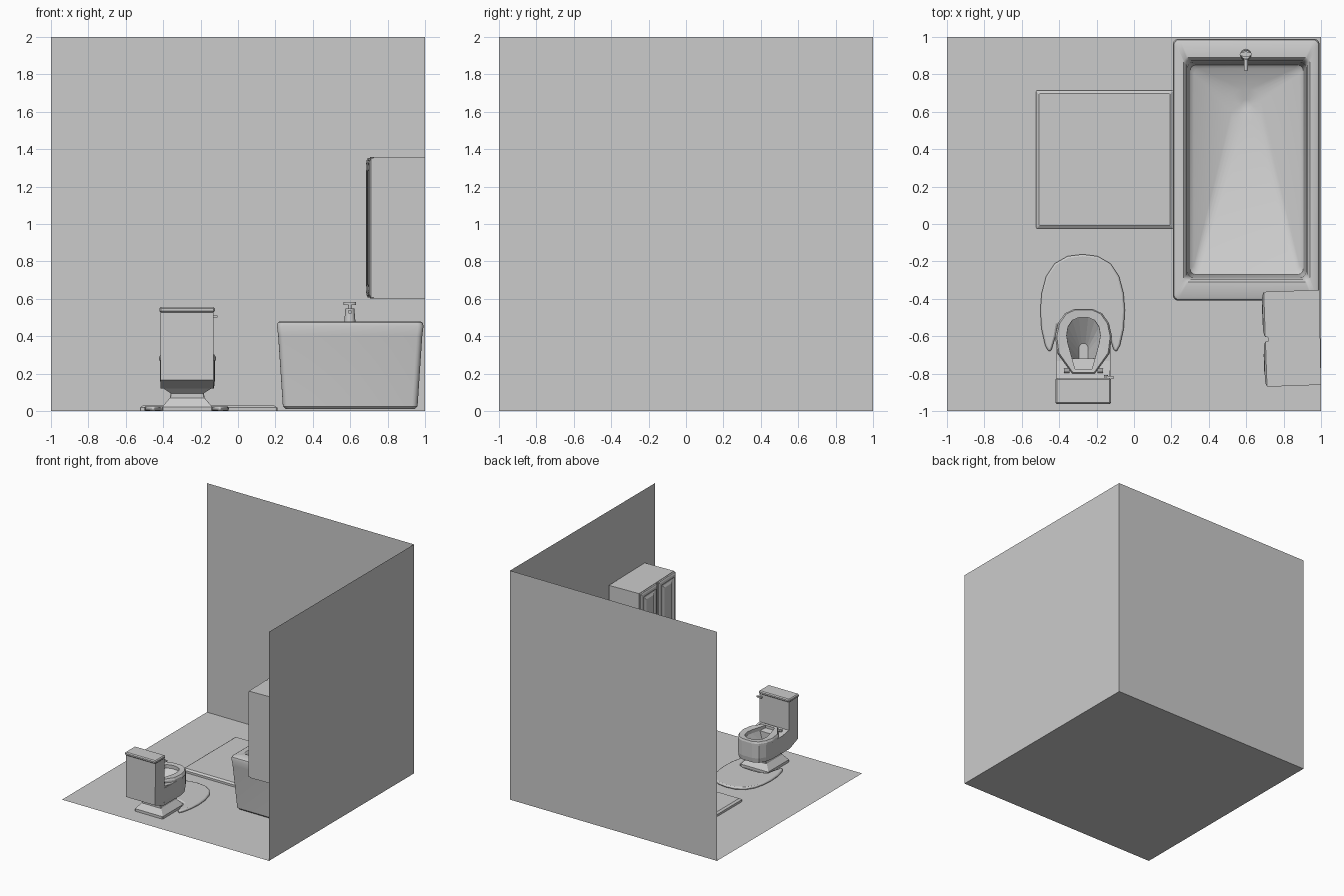
import bpy, bmesh, math
from mathutils import Matrix

if "Cube" in bpy.data.objects:
    bpy.data.objects.remove(bpy.data.objects["Cube"])


def finish(name, bm, smooth=None, bevel=0, segs=2):
    bmesh.ops.recalc_face_normals(bm, faces=bm.faces)
    me = bpy.data.meshes.new(name)
    bm.to_mesh(me)
    bm.free()
    ob = bpy.data.objects.new(name, me)
    bpy.context.collection.objects.link(ob)
    if bevel:
        m = ob.modifiers.new("bevel", "BEVEL")
        m.width, m.segments, m.limit_method = bevel, segs, "ANGLE"
    if smooth:
        bpy.ops.object.select_all(action="DESELECT")
        ob.select_set(True)
        bpy.context.view_layer.objects.active = ob
        bpy.ops.object.shade_smooth_by_angle(angle=math.radians(smooth))
    return ob


def loft(name, rings, closed=False, **kw):
    """Bridge equal-length rings of 3D points; cap both ends unless closed."""
    bm = bmesh.new()
    loops = [[bm.verts.new(p) for p in r] for r in rings]
    n = len(loops[0])
    pairs = list(zip(loops, loops[1:])) + ([(loops[-1], loops[0])] if closed else [])
    for a, b in pairs:
        for i in range(n):
            j = (i + 1) % n
            bm.faces.new((a[i], a[j], b[j], b[i]))
    if not closed:
        bm.faces.new(loops[0][::-1])
        bm.faces.new(loops[-1])
    return finish(name, bm, **kw)


def box(name, x0, x1, y0, y1, z0, z1, **kw):
    r = [(x0, y0), (x1, y0), (x1, y1), (x0, y1)]
    return loft(name, [[(x, y, z) for x, y in r] for z in (z0, z1)], **kw)


def rrect(x0, x1, y0, y1, r, z, k=4):
    pts = []
    for cx, cy, a in ((x1 - r, y1 - r, 0), (x0 + r, y1 - r, 90),
                      (x0 + r, y0 + r, 180), (x1 - r, y0 + r, 270)):
        for i in range(k + 1):
            t = math.radians(a + 90 * i / k)
            pts.append((cx + r * math.cos(t), cy + r * math.sin(t), z))
    return pts


def mirrored(half, z, cx=-0.27, skip=False):
    """Outline from a right-hand half; skip leaves out centre-line doubles."""
    left = [(-x, y) for x, y in reversed(half) if not (skip and x == 0)]
    return [(cx + x, y, z) for x, y in half + left]


def cyl(name, loc, r, d, axis="Z", r2=None, n=16, sy=1):
    bm = bmesh.new()
    rot = {"Z": Matrix(), "X": Matrix.Rotation(math.pi / 2, 4, "Y"),
           "Y": Matrix.Rotation(math.pi / 2, 4, "X")}[axis]
    bmesh.ops.create_cone(bm, cap_ends=True, segments=n, radius1=r,
                          radius2=r if r2 is None else r2, depth=d,
                          matrix=Matrix.Translation(loc) @ Matrix.Diagonal((1, sy, 1, 1)) @ rot)
    return finish(name, bm, smooth=40)


# Room: floor and two single-sheet walls
for name, quad in (("floor", [(-1, -1, 0), (1, -1, 0), (1, 1, 0), (-1, 1, 0)]),
                   ("back_wall", [(-1, 1, 0), (1, 1, 0), (1, 1, 2), (-1, 1, 2)]),
                   ("right_wall", [(1, -1, 0), (1, 1, 0), (1, 1, 2), (1, -1, 2)])):
    bm = bmesh.new()
    bm.faces.new([bm.verts.new(p) for p in quad])
    finish(name, bm)

# Bathtub: tapered shell, rounded rim, basin and drain dip in one loft
tub = [(.255, .945, -.36, .945, .02, .01), (.24, .96, -.375, .96, .03, .025),
       (.215, .985, -.403, .984, .03, .40), (.208, .992, -.41, .99, .03, .455),
       (.213, .987, -.405, .985, .03, .473), (.225, .975, -.393, .973, .025, .48),
       (.265, .94, -.31, .89, .025, .478), (.28, .928, -.295, .875, .025, .462),
       (.287, .92, -.285, .865, .03, .40), (.30, .905, -.27, .85, .03, .12),
       (.32, .885, -.25, .83, .03, .10), (.52, .68, .54, .72, .06, .085),
       (.575, .625, .615, .665, .024, .06)]
loft("bathtub", [rrect(*t) for t in tub], smooth=40)

# Tub tap: post, spout and knob
cyl("tap_post", (.598, .905, .512), .03, .075, r2=.024)
cyl("tap_spout", (.598, .865, .53), .011, .09, "Y")
cyl("tap_stem", (.598, .905, .558), .009, .03)
cyl("tap_knob", (.598, .908, .575), .034, .018, n=12, sy=.4)

# Bath mat
loft("bath_mat", [rrect(-.525, .21, -.025, .715, .003, 0, 1), rrect(-.525, .21, -.025, .715, .003, .018, 1),
                  rrect(-.508, .193, -.008, .698, .003, .03, 1)])

# Horseshoe mat around the toilet foot
outer = [(.08, -.172), (.15, -.212), (.195, -.28), (.219, -.37), (.226, -.46),
         (.22, -.56), (.2, -.65), (.18, -.685), (.165, -.67), (.145, -.6), (.135, -.54), (.08, -.515)]
loft("toilet_mat", [mirrored([(0, -.162)] + outer + [(0, -.51)], z, -.275, True) for z in (0, .025)],
     bevel=.01, smooth=50)

# Toilet pedestal: flared foot and neck
foot = [(-.405, -.137, -.845, -.555, .004, 0), (-.405, -.137, -.845, -.555, .004, .022),
        (-.365, -.178, -.81, -.59, .004, .07), (-.36, -.183, -.81, -.585, .004, .095),
        (-.40, -.14, -.84, -.53, .004, .122)]
loft("pedestal", [rrect(*f, 1) for f in foot])

# Toilet bowl: outer shell up and over into a hollow
shell = [(.05, -.457), (.1, -.478), (.132, -.53), (.146, -.6), (.145, -.7), (.143, -.83)]
hole = [(.025, -.50), (.06, -.515), (.083, -.55), (.09, -.595), (.083, -.64), (.045, -.775)]
pit = [(.01, -.64), (.02, -.65), (.025, -.66), (.025, -.68), (.025, -.72), (.024, -.74)]
low = [(x * .97, y - .006) for x, y in shell]
loft("bowl", [mirrored(low, .12), mirrored(shell, .16), mirrored(shell, .27),
              mirrored(hole, .27), mirrored(pit, .17)])
box("bowl_drain", -.295, -.245, -.74, -.69, .168, .176)

# Seat ring
rim = [(.05, -.455), (.1, -.478), (.136, -.53), (.152, -.6), (.14, -.69), (.06, -.80)]
rim_top = [(x * .94, y * .97 - .019) for x, y in rim]
loft("seat", [mirrored(rim, .27), mirrored(rim, .287), mirrored(rim_top, .303),
              mirrored(hole, .30), mirrored(hole, .27)], closed=True)
for s in (-1, 1):
    cyl("seat_hinge", (-.27 + s * .09, -.785, .285), .012, .03, "X", n=8)

# Cistern: side profile swept across, with slanted underside
side = [(-.955, .53), (-.957, .165), (-.84, .12), (-.72, .12), (-.72, .268), (-.828, .285), (-.83, .53)]
loft("cistern", [[(x, y, z) for y, z in side] for x in (-.414, -.130)])
box("cistern_lid", -.421, -.123, -.963, -.823, .528, .556, bevel=.008, segs=1)
cyl("flush_pivot", (-.15, -.817, .505), .01, .02, "Y", n=8)
box("flush_handle", -.16, -.11, -.828, -.813, .50, .51)

# Wall cabinet, hung very slightly askew, with two raised doors
parts = [box("cabinet", .715, 1, -.86, -.352, .602, 1.357)]
for i, (y0, y1) in enumerate(((-.858, -.617), (-.595, -.354))):
    bm_rings = []
    for x, d in ((.722, 0), (.702, 0), (.696, .012), (.692, .03), (.70, .042), (.70, .05), (.690, .068)):
        a, b, lo, hi = y0 + d, y1 - d, .606 + d, 1.353 - d
        bm_rings.append([(x, a, lo), (x, b, lo), (x, b, hi), (x, a, hi)])
    parts.append(loft("cabinet_door_%d" % (i + 1), bm_rings))
spin = Matrix.Translation((1, -.6, 0)) @ Matrix.Rotation(math.radians(2), 4, "Z") @ Matrix.Translation((-1, .6, 0))
for ob in parts:
    ob.data.transform(spin)
    # keep the back flush with the wall
    for v in ob.data.vertices:
        v.co.x = min(v.co.x, 1)
